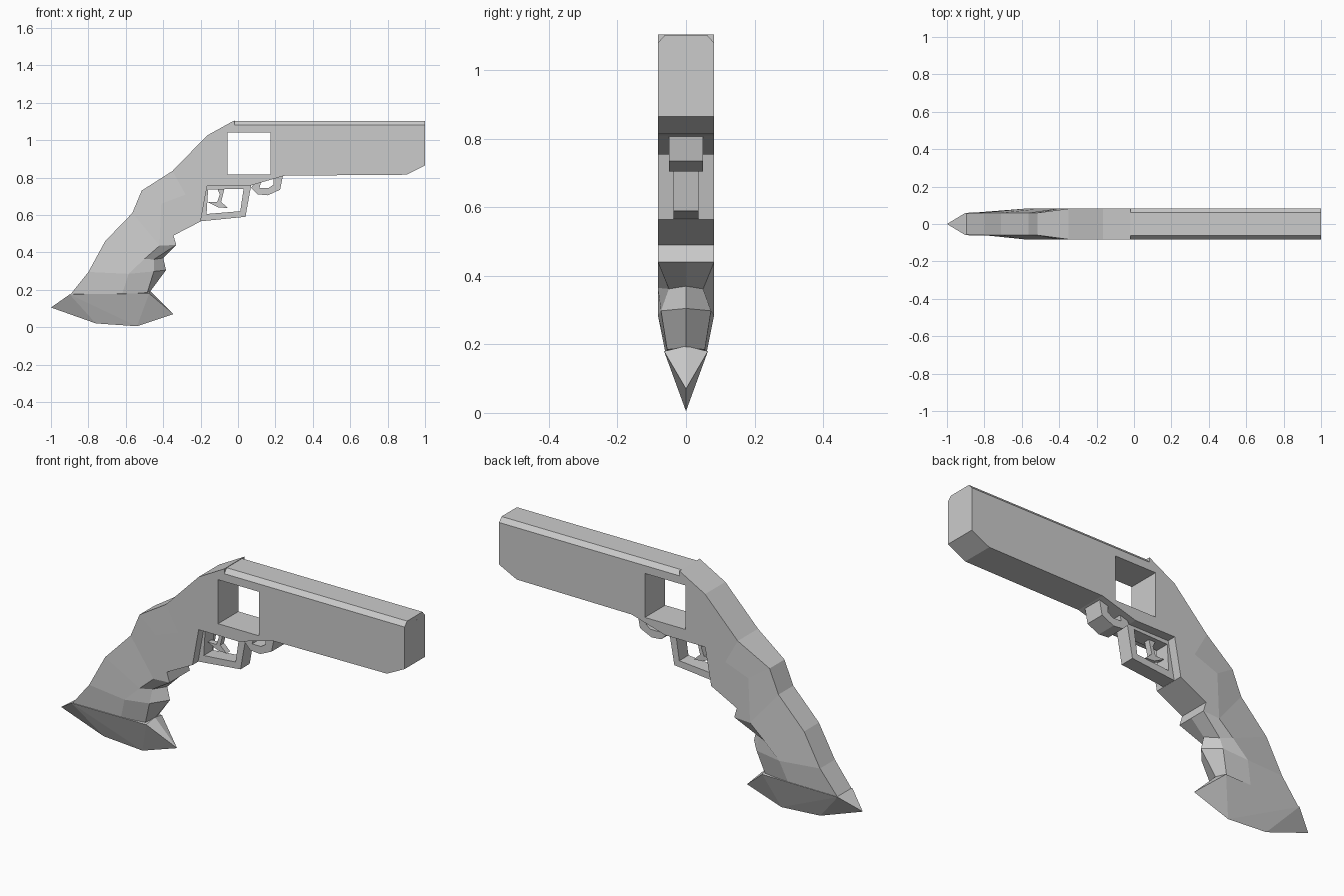
import bpy, bmesh

cube = bpy.data.objects.get("Cube")
if cube:
    bpy.data.objects.remove(cube, do_unlink=True)

grey = bpy.data.materials.new("plain grey")
grey.use_nodes = True
grey.diffuse_color = (0.6, 0.6, 0.6, 1)
bsdf = next(n for n in grey.node_tree.nodes if n.type == 'BSDF_PRINCIPLED')
bsdf.inputs["Base Color"].default_value = (0.6, 0.6, 0.6, 1)


def finish(bm, name):
    bmesh.ops.recalc_face_normals(bm, faces=bm.faces)
    mesh = bpy.data.meshes.new(name)
    bm.to_mesh(mesh)
    bm.free()
    mesh.materials.append(grey)
    obj = bpy.data.objects.new(name, mesh)
    bpy.context.collection.objects.link(obj)
    return obj


def plate(name, half, outline, hole=None):
    """Extrude a side profile (x, z), with an optional hole, across y."""
    bm = bmesh.new()
    for loop in [outline] + ([hole] if hole else []):
        vs = [bm.verts.new((x, -half, z)) for x, z in loop]
        for a, b in zip(vs, vs[1:] + vs[:1]):
            bm.edges.new((a, b))
    bmesh.ops.triangle_fill(bm, use_beauty=True, edges=bm.edges[:])
    out = bmesh.ops.extrude_face_region(bm, geom=bm.faces[:], use_keep_orig=True)
    new = [g for g in out["geom"] if isinstance(g, bmesh.types.BMVert)]
    bmesh.ops.translate(bm, verts=new, vec=(0, 2 * half, 0))
    bmesh.ops.dissolve_limit(bm, angle_limit=0.01, verts=bm.verts[:], edges=bm.edges[:])
    return finish(bm, name)


# Receiver and barrel in one slab, with a square window
plate("receiver_and_barrel", 0.082,
      [(-0.02, 1.08), (-0.02, 1.105), (-0.165, 1.025), (-0.35, 0.835),
       (-0.2, 0.565), (-0.165, 0.755), (0.06, 0.755), (0.25, 0.81),
       (0.90, 0.815), (1.0, 0.865), (1.0, 1.08)],
      [(-0.055, 0.815), (0.175, 0.815), (0.175, 1.04), (-0.055, 1.04)])

# Chamfered rib along the top of the barrel
bm = bmesh.new()
ends = [[bm.verts.new((x, y, z)) for y, z in
         ((-0.082, 1.08), (-0.062, 1.103), (0.062, 1.103), (0.082, 1.08))]
        for x in (-0.02, 1.0)]
for i in range(4):
    j = (i + 1) % 4
    if i < 3:
        bm.faces.new((ends[0][i], ends[0][j], ends[1][j], ends[1][i]))
for end in ends:
    bm.faces.new(end)
bmesh.ops.contextual_create(bm, geom=[ends[0][0], ends[0][3], ends[1][3], ends[1][0]])
finish(bm, "barrel_top_rib")

# Trigger guard, trigger and front latch
plate("trigger_guard", 0.037,
      [(-0.168, 0.757), (-0.2, 0.566), (0.04, 0.59), (0.07, 0.757)],
      [(-0.16, 0.735), (-0.168, 0.605), (0.012, 0.62), (0.03, 0.74)])
plate("trigger", 0.015,
      [(-0.115, 0.75), (-0.07, 0.75), (-0.09, 0.67), (-0.055, 0.637),
       (-0.105, 0.64), (-0.16, 0.668), (-0.112, 0.668), (-0.097, 0.71)])
plate("front_latch", 0.05,
      [(0.09, 0.775), (0.07, 0.745), (0.105, 0.71), (0.16, 0.705),
       (0.225, 0.735), (0.24, 0.81), (0.19, 0.81), (0.19, 0.762),
       (0.165, 0.745), (0.115, 0.745), (0.125, 0.785)])

# Grip: sections from pommel to receiver, each (x, half width, z) for
# back edge, side, front edge and front centre
sections = [
    ((-0.90, 0.057, 0.17), (-0.62, 0.06, 0.175), (-0.485, 0.055, 0.185), (-0.47, 0, 0.19)),
    ((-0.80, 0.06, 0.295), (-0.585, 0.082, 0.285), (-0.45, 0.073, 0.298), (-0.385, 0, 0.305)),
    ((-0.71, 0.06, 0.46), (-0.50, 0.082, 0.365), (-0.45, 0.05, 0.362), (-0.40, 0, 0.37)),
    ((-0.565, 0.06, 0.61), (-0.42, 0.082, 0.435), (-0.33, 0.082, 0.44), (-0.33, 0, 0.44)),
    ((-0.515, 0.06, 0.73), (-0.41, 0.082, 0.66), (-0.345, 0.082, 0.49), (-0.345, 0, 0.49)),
    ((-0.35, 0.082, 0.835), (-0.28, 0.082, 0.709), (-0.2, 0.082, 0.565), (-0.2, 0, 0.565)),
]
bm = bmesh.new()
rings = []
for sec in sections:
    mirrored = [(x, -y, z) for x, y, z in reversed(sec[:3])]
    rings.append([bm.verts.new(p) for p in list(sec) + mirrored])
for a, b in zip(rings, rings[1:]):
    for i in range(7):
        j = (i + 1) % 7
        bm.faces.new((a[i], a[j], b[j], b[i]))
bm.faces.new(rings[0])
bm.faces.new(rings[-1])
finish(bm, "grip")

# Pommel: a flat top tapering to a keel
bm = bmesh.new()
points = [(-1.0, 0, 0.105), (-0.76, 0, 0.02), (-0.54, 0, 0.005),
          (-0.345, 0, 0.07), (-0.47, 0, 0.195)]
for s in (-1, 1):
    points += [(-0.90, 0.06 * s, 0.175), (-0.475, 0.064 * s, 0.18)]
bmesh.ops.convex_hull(bm, input=[bm.verts.new(p) for p in points])
finish(bm, "pommel")
for obj in bpy.context.collection.objects:
    if obj.type == 'MESH':
        obj.data.update()
